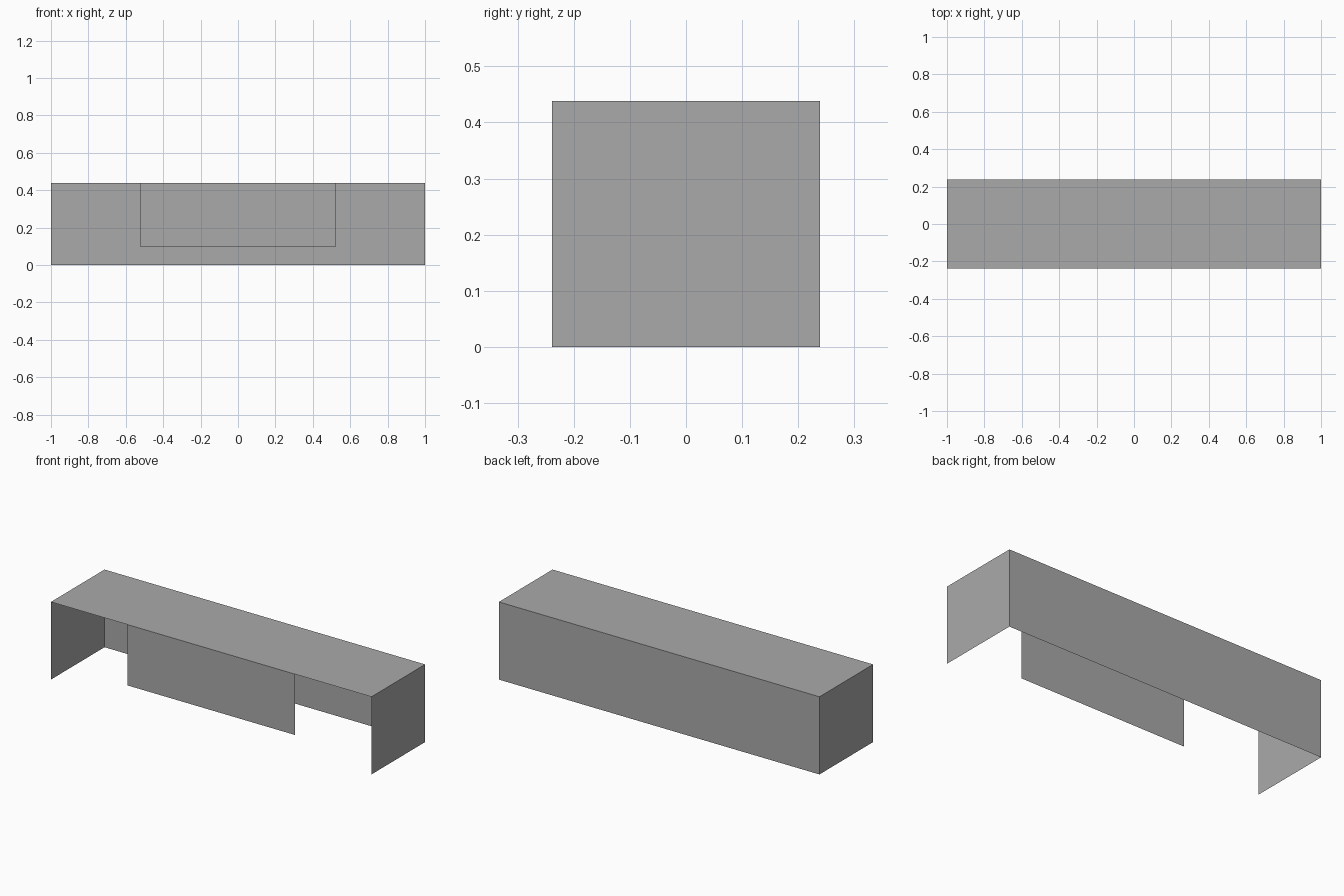
import bpy
from mathutils import Vector

cube = bpy.data.objects.get("Cube")
if cube:
    bpy.data.objects.remove(cube, do_unlink=True)

HALF_W, HALF_D, HEIGHT = 1.0, 0.239, 0.438
PANEL_HALF_W, PANEL_BOTTOM = 0.522, 0.095

# Single plain grey for every board
grey = bpy.data.materials.new("plain_grey")
grey.use_nodes = True
colour = (0.40, 0.40, 0.40, 1)
grey.diffuse_color = colour
grey.node_tree.nodes["Principled BSDF"].inputs["Base Color"].default_value = colour


def sheet(name, corner, edge_a, edge_b):
    """Flat rectangular board; its normal points along edge_a x edge_b."""
    c, a, b = Vector(corner), Vector(edge_a), Vector(edge_b)
    mesh = bpy.data.meshes.new(name)
    mesh.from_pydata([c, c + a, c + a + b, c + b], [], [(0, 1, 2, 3)])
    mesh.materials.append(grey)
    obj = bpy.data.objects.new(name, mesh)
    bpy.context.collection.objects.link(obj)
    return obj


width, depth, up = (2 * HALF_W, 0, 0), (0, 2 * HALF_D, 0), (0, 0, HEIGHT)

# Desk top and full-height back
sheet("desk_top", (-HALF_W, -HALF_D, HEIGHT), width, depth)
sheet("back_panel", (-HALF_W, HALF_D, 0), up, width)

# End panels
sheet("left_side", (HALF_W, -HALF_D, 0), depth, up)
sheet("right_side", (-HALF_W, -HALF_D, 0), up, depth)

# Shorter centred front panel hanging from the top
sheet("front_panel", (-PANEL_HALF_W, -HALF_D, PANEL_BOTTOM),
      (2 * PANEL_HALF_W, 0, 0), (0, 0, HEIGHT - PANEL_BOTTOM))
